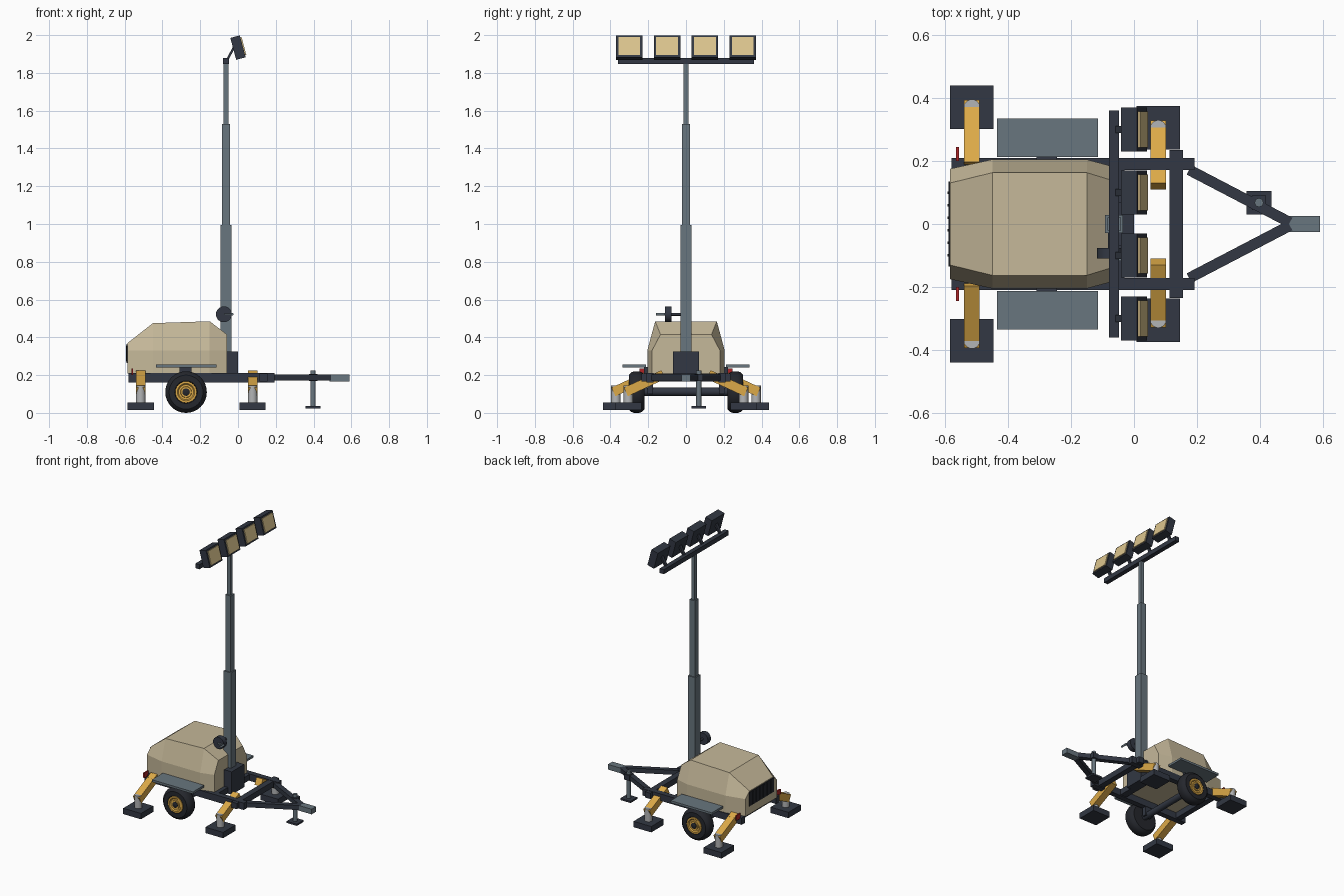
import bpy, bmesh, math
from mathutils import Vector, Matrix

if "Cube" in bpy.data.objects:
    bpy.data.objects.remove(bpy.data.objects["Cube"], do_unlink=True)


def material(name, rgb):
    m = bpy.data.materials.new(name)
    m.use_nodes = True
    m.diffuse_color = (*rgb, 1)
    m.node_tree.nodes["Principled BSDF"].inputs["Base Color"].default_value = (*rgb, 1)
    return m


BEIGE = material("beige paint", (.56, .48, .32))
FRAME = material("dark slate", (.032, .039, .056))
STEEL = material("blue grey steel", (.14, .18, .21))
YELLOW = material("safety yellow", (.72, .40, .065))
SILVER = material("silver", (.45, .46, .47))
RUBBER = material("black rubber", (.018, .020, .026))
RED = material("red lens", (.42, .018, .02))
LENS = material("warm lamp glass", (.72, .56, .27))


def finish(name, bm, mat, smooth=False):
    bmesh.ops.recalc_face_normals(bm, faces=bm.faces[:])
    me = bpy.data.meshes.new(name)
    bm.to_mesh(me)
    bm.free()
    me.materials.append(mat)
    ob = bpy.data.objects.new(name, me)
    bpy.context.collection.objects.link(ob)
    if smooth:
        bpy.ops.object.select_all(action='DESELECT')
        ob.select_set(True)
        bpy.context.view_layer.objects.active = ob
        bpy.ops.object.shade_smooth_by_angle(angle=math.radians(35))
    return ob


def block(name, center, size, mat, rot=None):
    bm = bmesh.new()
    bmesh.ops.create_cube(bm, size=1)
    turn = rot.to_4x4() if rot else Matrix()
    bm.transform(Matrix.Translation(center) @ turn @ Matrix.Diagonal((*size, 1)))
    return finish(name, bm, mat)


def box(name, xs, ys, zs, mat):
    spans = (xs, ys, zs)
    return block(name, [sum(s) / 2 for s in spans], [abs(s[1] - s[0]) for s in spans], mat)


def beam(name, p, q, width, height, mat):
    # Rectangular bar between two points, its width kept horizontal
    p, q = Vector(p), Vector(q)
    along = (q - p).normalized()
    side = Vector((0, 0, 1)).cross(along).normalized()
    rot = Matrix((along, side, along.cross(side))).transposed()
    return block(name, (p + q) / 2, ((q - p).length, width, height), mat, rot)


def lathe(name, profile, origin, axis, mat, n=24):
    # Spin (radius, distance) pairs round an axis
    bm = bmesh.new()
    rings = []
    for r, d in profile:
        rings.append([bm.verts.new((r * math.cos(2 * math.pi * i / n),
                                    r * math.sin(2 * math.pi * i / n), d)) for i in range(n)])
    for a, b in zip(rings, rings[1:]):
        for i in range(n):
            bm.faces.new((a[i], a[(i + 1) % n], b[(i + 1) % n], b[i]))
    bm.faces.new(rings[0])
    bm.faces.new(rings[-1])
    rot = Vector((0, 0, 1)).rotation_difference(Vector(axis)).to_matrix().to_4x4()
    bm.transform(Matrix.Translation(origin) @ rot)
    return finish(name, bm, mat, True)


def rod(name, p, q, r, mat, n=20):
    d = Vector(q) - Vector(p)
    return lathe(name, [(r, 0), (r, d.length)], p, d, mat, n)


# Engine housing: lofted stations of (x, side width, roof width, roof height)
bm = bmesh.new()
rings = []
for x, w, t, top in [(-.585, .175, .13, .37), (-.45, .205, .163, .475),
                     (-.15, .205, .163, .485), (-.058, .18, .135, .415)]:
    outline = [(-w, .208), (-w, .33), (-t, top), (t, top), (w, .33), (w, .208)]
    rings.append([bm.verts.new((x, y, z)) for y, z in outline])
for a, b in zip(rings, rings[1:]):
    for i in range(6):
        j = (i + 1) % 6
        bm.faces.new((a[i], a[j], b[j], b[i]))
bm.faces.new(rings[0])
bm.faces.new(rings[-1])
finish("engine_housing", bm, BEIGE)

# Rear grille with vertical slats
box("rear_grille", (-.589, -.58), (-.135, .135), (.265, .365), RUBBER)
for i in range(6):
    y = -.1 + .04 * i
    box("grille_slat", (-.593, -.585), (y - .004, y + .004), (.272, .358), RUBBER)

# Chassis cross members
for name, xs, wide in [("rear_cross_member", (-.54, -.5), .235),
                       ("front_cross_member", (.113, .155), .235),
                       ("mast_cross_member", (-.08, -.03), .19)]:
    box(name, xs, (-wide, wide), (.167, .208), FRAME)
rod("axle", (-.275, -.24, .112), (-.275, .24, .112), .022, FRAME)

# Parts repeated on both sides
for s in (1, -1):
    box("side_rail", (-.58, .192), (s * .172, s * .21), (.162, .21), FRAME)
    beam("drawbar", (.175, s * .172, .187), (.495, s * .005, .187), .034, .032, FRAME)
    box("tail_light", (-.565, -.555), (s * .2, s * .245), (.2, .235), RED)
    box("axle_hanger", (-.305, -.245), (s * .175, s * .205), (.10, .17), FRAME)

    # Wheel
    hub = (-.275, s * .22, .11)
    out = (0, s, 0)
    lathe("tyre", [(.06, 0), (.09, 0), (.104, .012), (.11, .028), (.11, .055),
                   (.104, .071), (.09, .083), (.06, .083), (.056, .072)], hub, out, RUBBER, 32)
    lathe("wheel_rim", [(.057, .06), (.057, .084), (.046, .084), (.040, .077),
                        (.03, .077), (.028, .084)], hub, out, YELLOW)
    lathe("wheel_hub", [(.02, .07), (.02, .088), (.014, .092)], hub, out, RUBBER, 16)

    # Flat mudguard
    box("mudguard", (-.435, -.115), (s * .212, s * .335), (.24, .255), STEEL)
    box("mudguard_bracket", (-.31, -.245), (s * .19, s * .222), (.2, .242), FRAME)

    # Outriggers: sloping arm, jack cylinder, foot plate
    for end, x, y in [("rear", -.515, .371), ("front", .077, .305)]:
        beam(end + "_outrigger_arm", (x, s * (y - .185), .203), (x, s * (y + .013), .111),
             .05, .05, YELLOW)
        rod(end + "_jack_cylinder", (x, s * y, .05), (x, s * y, .144), .025, SILVER)
        box(end + "_foot_plate", (x - .069, x + .069), (s * y - .069, s * y + .069),
            (.014, .055), FRAME)

# Tow coupling and parking jack
box("tow_coupling", (.485, .59), (-.025, .025), (.167, .203), STEEL)
rod("parking_jack_post", (.397, .068, .03), (.397, .068, .225), .014, STEEL, 16)
box("parking_jack_foot", (.357, .437), (.03, .105), (.024, .036), FRAME)
box("parking_jack_clamp", (.375, .42), (.045, .09), (.168, .206), FRAME)

# Telescopic mast
MX = -.063
box("mast_base", (-.06, 0), (-.07, .07), (.165, .325), FRAME)
for name, half, z0, z1 in [("lower_mast", .0285, .2, .995), ("middle_mast", .021, .99, 1.53),
                           ("upper_mast", .0125, 1.52, 1.86)]:
    box(name, (MX - half, MX + half), (-half, half), (z0, z1), STEEL)

# Hand winch with crank
rod("winch_drum", (-.075, -.11, .522), (-.075, -.076, .522), .042, FRAME)
rod("winch_shaft", (-.075, -.08, .522), (-.075, -.025, .522), .008, FRAME, 12)
beam("winch_crank", (-.075, -.114, .522), (-.025, -.114, .522), .008, .01, STEEL)
rod("winch_handle", (-.03, -.112, .522), (-.03, -.16, .522), .007, STEEL, 12)

# Light bar and four tilted floodlights
box("light_bar", (-.08, -.048), (-.36, .36), (1.846, 1.878), FRAME)
tilt = Matrix.Rotation(math.radians(-15), 3, 'Y')
for i in range(4):
    y = -.3 + .2 * i
    c = Vector((0, y, 1.934))
    beam("lamp_bracket", (MX + .004, y, 1.865), (-.022, y, 1.935), .022, .012, FRAME)
    block("lamp_body", c, (.052, .14, .12), FRAME, tilt)
    block("lamp_glass", c + tilt @ Vector((.028, 0, 0)), (.009, .115, .097), LENS, tilt)
